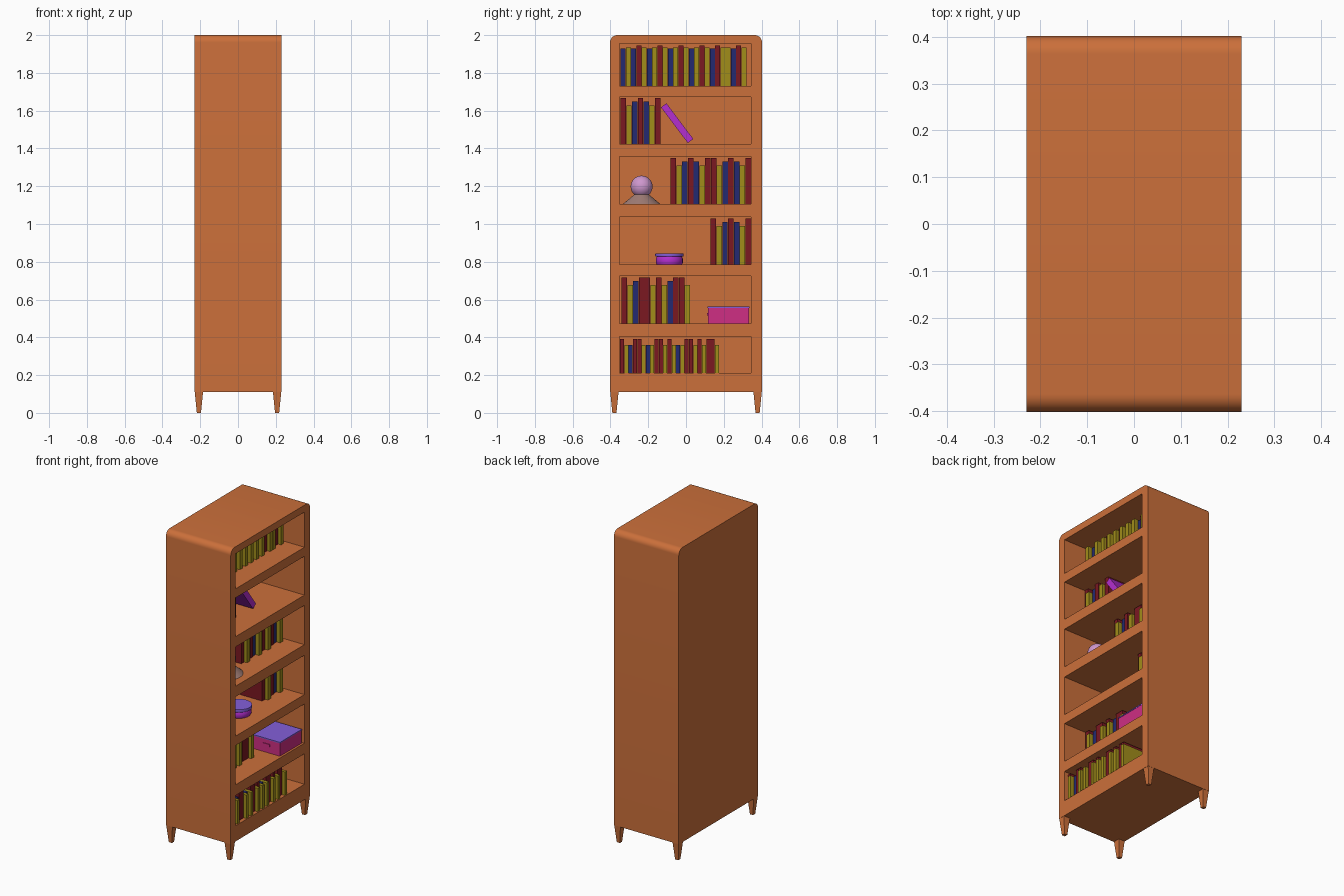
import bpy, bmesh, math
from mathutils import Matrix, Vector

if "Cube" in bpy.data.objects:
    bpy.data.objects.remove(bpy.data.objects["Cube"])


def mat(name, rgb):
    m = bpy.data.materials.new(name)
    m.diffuse_color = (*[(c / 255) ** 2.2 for c in rgb], 1)
    m.use_nodes = True
    m.node_tree.nodes["Principled BSDF"].inputs["Base Color"].default_value = m.diffuse_color
    return m


WOOD = mat("wood", (202, 111, 61))
BOOK = {"R": mat("red_cover", (122, 30, 38)), "Y": mat("yellow_cover", (160, 140, 32)),
        "B": mat("blue_cover", (40, 46, 112))}
MAGENTA = mat("magenta", (205, 50, 130))
PURPLE = mat("purple", (178, 50, 205))
VIOLET = mat("violet", (130, 95, 215))
LILAC = mat("lilac", (205, 150, 205))
STONE = mat("stone", (160, 125, 118))


def finish(name, bm, material, smooth=False):
    me = bpy.data.meshes.new(name)
    bmesh.ops.recalc_face_normals(bm, faces=bm.faces)
    bm.to_mesh(me)
    bm.free()
    ob = bpy.data.objects.new(name, me)
    bpy.context.collection.objects.link(ob)
    if material:
        me.materials.append(material)
    if smooth:
        bpy.ops.object.select_all(action='DESELECT')
        ob.select_set(True)
        bpy.context.view_layer.objects.active = ob
        bpy.ops.object.shade_smooth_by_angle(angle=math.radians(35))
    return ob


def add_box(bm, lo, hi):
    lo, hi = Vector(lo), Vector(hi)
    m = Matrix.Translation((lo + hi) / 2) @ Matrix.Diagonal((*(hi - lo), 1))
    return bmesh.ops.create_cube(bm, size=1, matrix=m)["verts"]


def box(name, lo, hi, material):
    bm = bmesh.new()
    add_box(bm, lo, hi)
    return finish(name, bm, material)


def lathe(name, profile, at, material, steps=32):
    bm = bmesh.new()
    vs = [bm.verts.new((r, 0, z)) for r, z in profile]
    es = [bm.edges.new(p) for p in zip(vs, vs[1:])]
    bmesh.ops.spin(bm, geom=vs + es, cent=(0, 0, 0), axis=(0, 0, 1),
                   angle=2 * math.pi, steps=steps)
    bmesh.ops.remove_doubles(bm, verts=bm.verts, dist=1e-5)
    bmesh.ops.translate(bm, verts=bm.verts, vec=at)
    return finish(name, bm, material, True)


# Case: solid block with rounded upper corners
bm = bmesh.new()
add_box(bm, (-0.23, -0.402, 0.11), (0.23, 0.402, 2.0))
top = [e for e in bm.edges if all(v.co.z > 1.9 for v in e.verts)
       and abs(e.verts[0].co.y - e.verts[1].co.y) < 0.01]
bmesh.ops.bevel(bm, geom=top, offset=0.038, segments=8, profile=0.5, affect='EDGES')
case = finish("bookcase_body", bm, WOOD)

# Six shelf niches cut into the +x side
NICHES = [(1.73, 1.955), (1.423, 1.672), (1.105, 1.357),
          (0.785, 1.037), (0.473, 0.725), (0.21, 0.405)]
bm = bmesh.new()
for z0, z1 in NICHES:
    add_box(bm, (-0.20, -0.353, z0), (0.3, 0.345, z1))
cutter = finish("niche_cutter", bm, WOOD)
cutter.hide_render = True
mod = case.modifiers.new("niches", 'BOOLEAN')
mod.operation, mod.solver, mod.object = 'DIFFERENCE', 'EXACT', cutter
bpy.context.view_layer.objects.active = case
case.select_set(True)
bpy.ops.object.modifier_apply(modifier="niches")
bpy.data.objects.remove(cutter)
case.select_set(True)
bpy.ops.object.shade_smooth_by_angle(angle=math.radians(30))

# Tapered legs
for sx, nx in ((-1, "back"), (1, "front")):
    for sy, ny in ((-1, "left"), (1, "right")):
        bm = bmesh.new()
        for v in add_box(bm, (-0.022, -0.022, 0), (0.022, 0.022, 0.112)):
            k = 0.5 if v.co.z < 0.01 else 1
            v.co = (v.co.x * k + sx * 0.207, v.co.y * k + sy * 0.379, v.co.z)
        finish(f"{nx}_{ny}_leg", bm, WOOD)


# Book rows: one letter per book, yellow ones stand slightly forward
def row(name, seq, y0, y1, z, heights, front):
    w = (y1 - y0) / len(seq)
    for i, c in enumerate(seq):
        x1 = front + {"R": 0.0, "B": -0.005, "Y": 0.02}[c]
        box(f"{name}_book_{i + 1}", (x1 - 0.23, y0 + i * w + 0.0008, z),
            (x1, y0 + (i + 1) * w - 0.0008, z + heights[c]), BOOK[c])


TALL = {"R": 0.245, "B": 0.225, "Y": 0.205}
SHORT = {"R": 0.215, "B": 0.198, "Y": 0.205}
LOW = {"R": 0.18, "B": 0.15, "Y": 0.15}
SET = "RYBRBYR"
row("shelf_1", "BYBRYBYRYBYRYBYRYBRYYBRY", -0.347, 0.32, 1.73, SHORT, 0.08)
row("shelf_2", SET, -0.347, -0.135, 1.423, TALL, 0.08)
row("shelf_3", SET * 2, -0.082, 0.344, 1.105, TALL, 0.08)
row("shelf_4", SET, 0.13, 0.344, 0.785, TALL, 0.08)
row("shelf_5", "RYBRRYRYBRRY", -0.341, 0.022, 0.473, TALL, 0.08)
row("shelf_6", "RYBRRYBYRRYRYBYRRYRYRRY", -0.35, 0.175, 0.21, LOW, 0.205)

# Leaning book on shelf 2
lean = box("leaning_book", (-0.1, -0.018, -0.118), (0.1, 0.018, 0.118), PURPLE)
lean.location = (0.0, -0.047, 1.534)
lean.rotation_euler.x = math.radians(37)

# Ball ornament on a conical base, shelf 3
lathe("ornament_base", [(0, 0), (0.1, 0), (0.03, 0.058), (0, 0.058)],
      (0.08, -0.235, 1.105), STONE)
bm = bmesh.new()
bmesh.ops.create_uvsphere(bm, u_segments=32, v_segments=16, radius=0.058,
                          matrix=Matrix.Translation((0.08, -0.235, 1.198)))
finish("ornament_ball", bm, LILAC, True)

# Round lidded tin, shelf 4
TIN = (0.07, -0.088, 0.785)
lathe("round_tin", [(0, 0), (0.066, 0), (0.071, 0.008), (0.071, 0.032), (0.066, 0.042), (0, 0.042)],
      TIN, PURPLE)
lathe("round_tin_lid", [(0, 0.04), (0.074, 0.042), (0.076, 0.048), (0.074, 0.06), (0, 0.06)],
      TIN, VIOLET)

# Storage box with lid and handle plate, shelf 5
box("storage_box", (0.03, 0.116, 0.473), (0.216, 0.334, 0.556), MAGENTA)
box("storage_box_lid", (0.028, 0.114, 0.556), (0.218, 0.336, 0.563), VIOLET)
box("storage_box_handle", (0.1, 0.112, 0.515), (0.145, 0.118, 0.53), MAGENTA)
